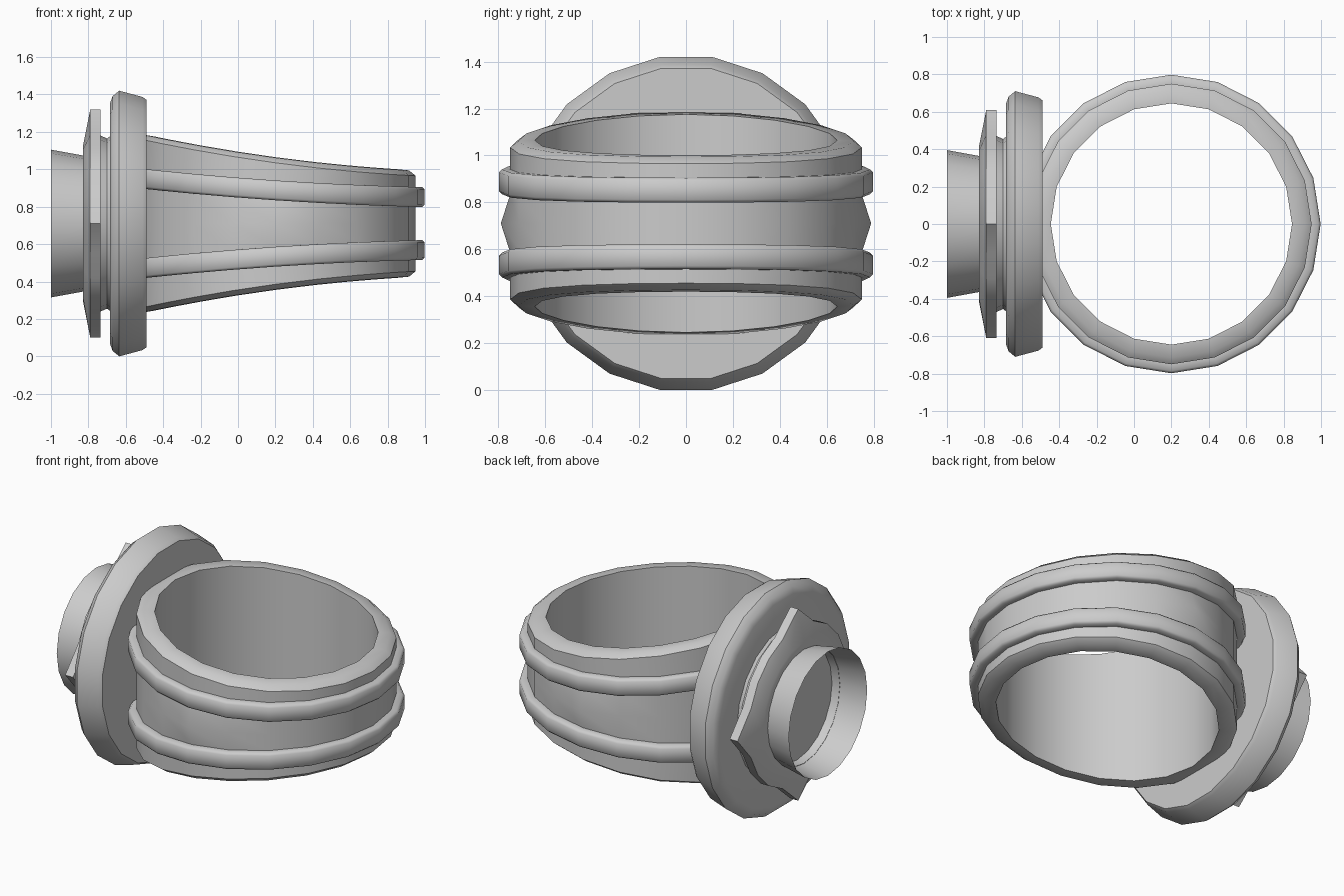
import bpy, bmesh
from math import sin, cos, pi, radians

if "Cube" in bpy.data.objects:
    bpy.data.objects.remove(bpy.data.objects["Cube"])

N = 20       # sides of every turned part
CZ = 0.71    # height of the common centre line


def turned(name, profile, place, closed=False, cap_start=False, cap_end=False, angle=35):
    """Spin a list of (a, b) points; place(i, j, a, b) gives each position."""
    bm = bmesh.new()
    loops = [[bm.verts.new(place(i, j, a, b)) for i in range(N)]
             for j, (a, b) in enumerate(profile)]
    pairs = list(zip(loops, loops[1:]))
    if closed:
        pairs.append((loops[-1], loops[0]))
    for p, q in pairs:
        for i in range(N):
            k = (i + 1) % N
            bm.faces.new((p[i], p[k], q[k], q[i]))
    if cap_start:
        bm.faces.new(loops[0])
    if cap_end:
        bm.faces.new(loops[-1])
    bmesh.ops.recalc_face_normals(bm, faces=bm.faces)
    me = bpy.data.meshes.new(name)
    bm.to_mesh(me)
    bm.free()
    ob = bpy.data.objects.new(name, me)
    bpy.context.collection.objects.link(ob)
    bpy.ops.object.select_all(action='DESELECT')
    ob.select_set(True)
    bpy.context.view_layer.objects.active = ob
    bpy.ops.object.shade_smooth_by_angle(angle=radians(angle))
    return ob


# clamp ring: grows taller towards the flange
def ring_place(i, j, r, kz):
    k, off = kz
    t = 2 * pi * i / N
    if k == 0 and i in (N // 4, 3 * N // 4):   # small side bulges
        r = 0.79
    x, y = 0.2 + r * cos(t), r * sin(t)
    d = 0.95 - x
    h = 0.285 + 0.051 * d + 0.056 * d * d
    return (x, y, CZ + k * h + off)


half = [(0.645, (1, 0)), (0.715, (1, -0.003)), (0.75, (1, -0.03)),
        (0.75, (0.5, 0.053)), (0.785, (0.5, 0.053)), (0.798, (0.5, 0.04)),
        (0.798, (0.5, -0.04)), (0.785, (0.5, -0.053)), (0.75, (0.5, -0.053))]
lower = [(r, (-k, -o)) for r, (k, o) in reversed(half)]
turned("clamp_ring", half + [(0.75, (0, 0))] + lower, ring_place, closed=True, angle=50)


# parts turned about the x axis
def axial(offset):
    def place(i, j, x, r):
        t = 2 * pi * (i + offset) / N
        return (x, r * sin(t), CZ + r * cos(t))
    return place


turned("flange", [(-0.685, 0.40), (-0.685, 0.65), (-0.67, 0.69), (-0.635, 0.719),
                  (-0.51, 0.685), (-0.49, 0.67)],
       axial(0.5), cap_start=True, cap_end=True, angle=50)


# collar with four pointed lugs
def collar_place(i, j, x, r):
    if r == 0.50 and i % 5 == 0:
        r = 0.61
    return axial(0)(i, j, x, r)


turned("lugged_collar", [(-0.68, 0.47), (-0.70, 0.455), (-0.735, 0.47), (-0.735, 0.50),
                         (-0.79, 0.50), (-0.83, 0.41), (-0.83, 0.362)],
       collar_place, angle=50)

# open inlet pipe with a closed inner end
turned("inlet_pipe", [(-1.0, 0.395), (-0.83, 0.364), (-0.78, 0.355)],
       axial(0), cap_end=True)
